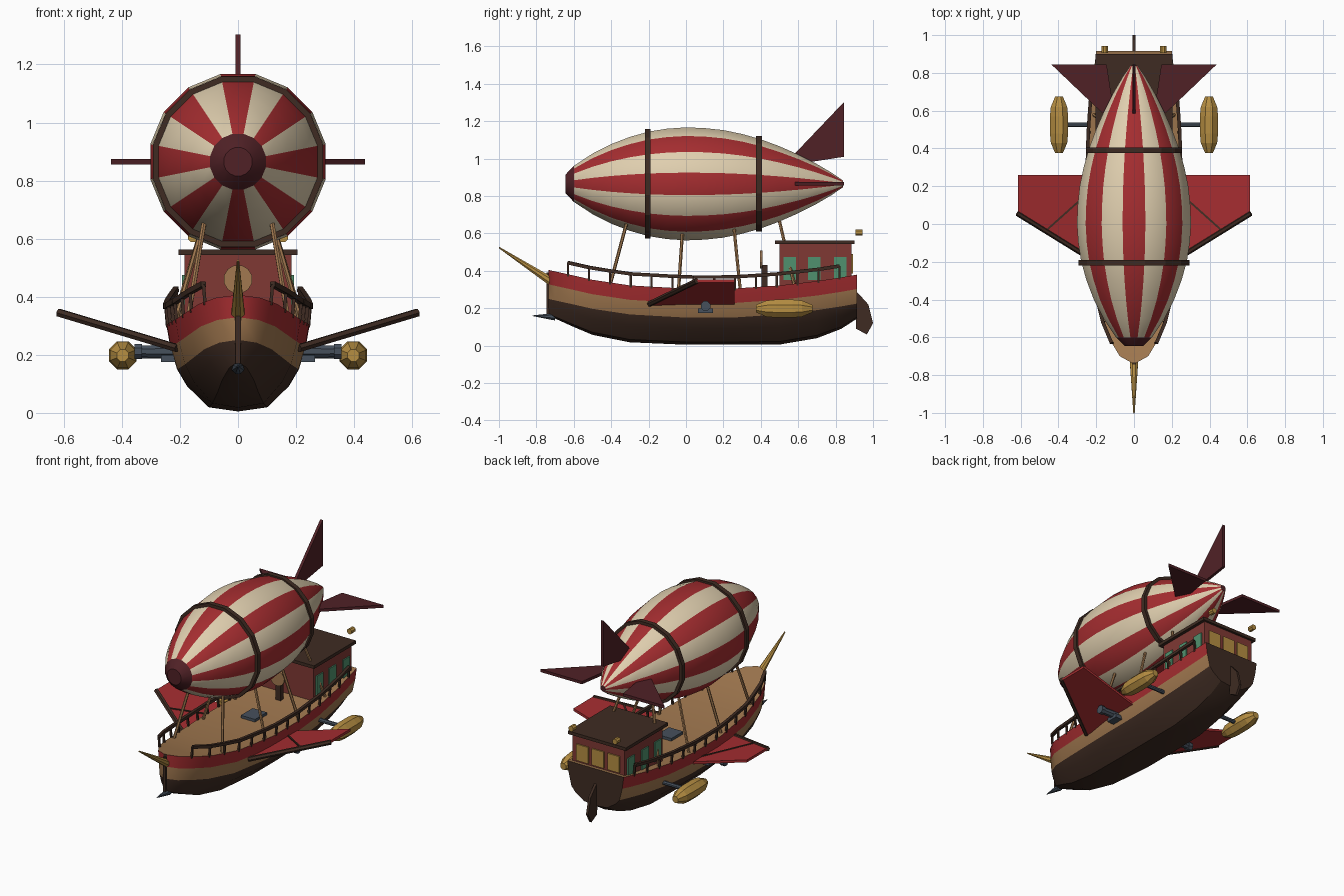
import bpy, bmesh, math
from mathutils import Vector

if "Cube" in bpy.data.objects:
    bpy.data.objects.remove(bpy.data.objects["Cube"])


def material(name, r, g, b):
    m = bpy.data.materials.new(name)
    m.diffuse_color = [((c / 255 + 0.055) / 1.055) ** 2.4 for c in (r, g, b)] + [1]
    m.use_nodes = True
    m.node_tree.nodes["Principled BSDF"].inputs["Base Color"].default_value = m.diffuse_color
    return m


RED = material("sail red", 165, 45, 48)
CREAM = material("cream canvas", 224, 207, 175)
WOOD = material("warm wood", 162, 121, 80)
DARK = material("dark timber", 62, 43, 34)
MAROON = material("deep maroon", 80, 33, 38)
CABIN = material("cabin red brown", 128, 57, 52)
GOLD = material("brass", 182, 142, 66)
SLATE = material("slate metal", 70, 80, 92)
GREEN = material("green glass", 80, 145, 110)


def mesh(name, verts, faces, mats, rule=None, smooth=False):
    """Object from points and faces; rule(i) gives the material of face i."""
    me = bpy.data.meshes.new(name)
    me.from_pydata([tuple(v) for v in verts], [], faces)
    for m in mats:
        me.materials.append(m)
    if rule:
        for i, p in enumerate(me.polygons):
            p.material_index = rule(i)
    bm = bmesh.new()
    bm.from_mesh(me)
    bmesh.ops.recalc_face_normals(bm, faces=bm.faces)
    bm.to_mesh(me)
    bm.free()
    ob = bpy.data.objects.new(name, me)
    bpy.context.collection.objects.link(ob)
    if smooth:
        bpy.ops.object.select_all(action='DESELECT')
        ob.select_set(True)
        bpy.context.view_layer.objects.active = ob
        bpy.ops.object.shade_smooth_by_angle(angle=math.radians(30))
    return ob


def loft(name, rings, mats, rule=None, smooth=False):
    """Closed rings joined in order, with end caps as the last two faces."""
    n = len(rings[0])
    faces = [(k * n + j, k * n + (j + 1) % n, (k + 1) * n + (j + 1) % n, (k + 1) * n + j)
             for k in range(len(rings) - 1) for j in range(n)]
    faces += [tuple(range(n)), tuple(range((len(rings) - 1) * n, len(rings) * n))]
    return mesh(name, [v for r in rings for v in r], faces, mats, rule, smooth)


def ring(centre, r, n, axis=(0, 1, 0)):
    """Regular polygon with a flat side up, around an axis."""
    q = Vector(axis).to_track_quat('Z', 'Y')
    return [Vector(centre) + q @ Vector((r * math.sin((j + .5) * math.tau / n),
            r * math.cos((j + .5) * math.tau / n), 0)) for j in range(n)]


def bar(name, a, b, r1, mat, r2=None, n=8):
    a, b = Vector(a), Vector(b)
    return loft(name, [ring(a, r1, n, b - a), ring(b, r1 if r2 is None else r2, n, b - a)], [mat])


def box(name, lo, hi, mat):
    corners = lambda z: [(lo[0], lo[1], z), (hi[0], lo[1], z), (hi[0], hi[1], z), (lo[0], hi[1], z)]
    return loft(name, [corners(lo[2]), corners(hi[2])], [mat])


def plate(name, pts, offset, mat):
    o = Vector(offset)
    return loft(name, [[Vector(p) - o for p in pts], [Vector(p) + o for p in pts]], [mat])


SIDES = ((-1, "left"), (1, "right"))

# Hull stations: y, half width, sheer height, keel height
ST = [(-.735, .012, .405, .165), (-.70, .075, .397, .145), (-.6, .135, .375, .10),
      (-.5, .17, .352, .058), (-.3, .215, .322, .018), (0, .245, .305, .005),
      (.25, .247, .305, .005), (.5, .24, .322, .006), (.7, .225, .345, .04),
      (.83, .21, .365, .09), (.915, .2, .38, .145)]


def station(y):
    for p, q in zip(ST, ST[1:]):
        if p[0] <= y <= q[0]:
            t = (y - p[0]) / (q[0] - p[0])
            return [u + (v - u) * t for u, v in zip(p, q)]


def section(y, w, top, keel):
    low = max(top - .155, keel + .03)
    half = [(w, top), (.945 * w, top - .077), (.85 * w, low),
            (.71 * w, keel + (low - keel) * .6), (.41 * w, keel + (low - keel) * .1)]
    return ([(x, y, z) for x, z in half] + [(0, y, keel)] +
            [(-x, y, z) for x, z in reversed(half)])


# Hull: red top strake, wood middle, dark bottom and transom, wood deck
def hull_colour(i):
    if i >= 11 * (len(ST) - 1):
        return 2
    return {0: 0, 9: 0, 1: 1, 8: 1, 10: 1}.get(i % 11, 2)


loft("hull", [section(*s) for s in ST], [RED, WOOD, DARK], hull_colour, True)
box("stem_post", (-.008, -.745, .165), (.008, -.73, .39), DARK)
bar("bowsprit", (0, -.70, .33), (0, -1, .525), .026, GOLD, .004)
bar("ram_spike", (0, -.70, .155), (0, -.82, .16), .022, SLATE, .002)
plate("rudder", [(0, .9, .30), (0, .93, .27), (0, .975, .22), (0, 1, .12), (0, .967, .06),
                 (0, .91, .09)], (.008, 0, 0), DARK)

# Railings following the sheer
for s, side in SIDES:
    pts = []
    for k in range(14):
        y, w, top, _ = station(-.63 + k * 1.45 / 13)
        pts.append((s * (w + .002), y, top + .062))
        bar("rail_post_" + side, (s * (w - .004), y, top - .01), pts[-1], .008, DARK, n=4)
    for a, b in zip(pts, pts[1:]):
        bar("rail_" + side, a, b, .013, DARK, n=4)

# Deck hatch and steering wheel
box("deck_hatch", (-.05, .10, .29), (.05, .22, .322), SLATE)
box("wheel_pedestal", (-.018, .405, .30), (.018, .435, .43), DARK)
bar("steering_wheel", (0, .395, .46), (0, .408, .46), .05, WOOD, n=12)

# Cabin with roof, side windows and stern windows
box("cabin", (-.185, .5, .29), (.185, .885, .545), CABIN)
box("cabin_roof", (-.205, .475, .543), (.205, .9, .563), DARK)
for s, side in SIDES:
    for y in (.555, .685, .825):
        x = sorted((s * .18, s * .193))
        box("side_window_" + side, (x[0], y - .034, .35), (x[1], y + .034, .475), GREEN)
    bar("lantern_" + side, (s * .155, .905, .605), (s * .155, .943, .605), .018, GOLD)
for x in (-.11, 0, .11):
    box("stern_window", (x - .042, .88, .385), (x + .042, .893, .49), GOLD)

# Balloon envelope: sixteen striped gores, dark nose and tail
PROFILE = [(-.645, .05), (-.60, .098), (-.5, .165), (-.4, .217), (-.3, .256), (-.2, .285),
           (-.1, .301), (0, .308), (.1, .304), (.2, .293), (.3, .272), (.4, .243), (.5, .205),
           (.6, .16), (.7, .108), (.78, .06), (.84, .018)]
N = 16
AXIS = .865


def envelope_colour(i):
    if i < N or i >= N * (len(PROFILE) - 1):
        return 2
    return 0 if i % 2 else 1


loft("balloon", [ring((0, y, AXIS), r, N) for y, r in PROFILE], [RED, CREAM, MAROON],
     envelope_colour, True)
for y, r in ((-.205, .299), (.39, .26)):
    loft("balloon_band", [ring((0, y - .015, AXIS), r, N), ring((0, y + .015, AXIS), r, N)], [DARK])

# Tail fins: one upright, two level
FIN = [(.57, .135), (.58, .16), (.845, .438), (.845, .145), (.62, .11)]
plate("top_fin", [(0, y, AXIS + r) for y, r in FIN], (.009, 0, 0), MAROON)
for s, side in SIDES:
    plate("side_fin_" + side, [(s * r, y, AXIS) for y, r in FIN], (0, 0, .009), MAROON)

# Suspension poles
for s, side in SIDES:
    for top, foot in ((-.315, -.405), (-.015, -.04), (.253, .29), (.50, .58)):
        w, deck = station(foot)[1:3]
        bar("suspension_pole_" + side, (s * .115, top, .665), (s * (w - .02), foot, deck - .01),
            .009, WOOD, n=6)


# Wings with a leading spar and a rib
def wing_point(s, x, y, lift=0):
    return (s * x, y, .232 + (x - .24) * .3 + lift)


for s, side in SIDES:
    outline = [(.21, -.19), (.615, .06), (.615, .26), (.21, .26)]
    plate("wing_" + side, [wing_point(s, *p) for p in outline], (0, 0, .008), RED)
    bar("wing_spar_" + side, wing_point(s, .21, -.195), wing_point(s, .618, .057), .015, DARK, n=6)
    bar("wing_rib_" + side, wing_point(s, .22, .185, .008), wing_point(s, .46, -.03, .008),
        .007, DARK, n=4)

# Engine pods on struts, and side cannons
POD = [(.375, .022), (.43, .047), (.48, .052), (.57, .052), (.62, .047), (.675, .022)]
for s, side in SIDES:
    loft("engine_pod_" + side, [ring((s * .397, y, .198), r, 8) for y, r in POD], [GOLD])
    bar("engine_strut_" + side, (s * .19, .525, .2), (s * .37, .525, .2), .013, SLATE)
    bar("cannon_" + side, (s * .2, .105, .212), (s * .335, .105, .212), .027, SLATE, .021)
    bar("cannon_muzzle_" + side, (s * .33, .105, .212), (s * .357, .105, .212), .028, SLATE)
    x = sorted((s * .2, s * .265))
    box("cannon_mount_" + side, (x[0], .065, .175), (x[1], .145, .2), SLATE)
